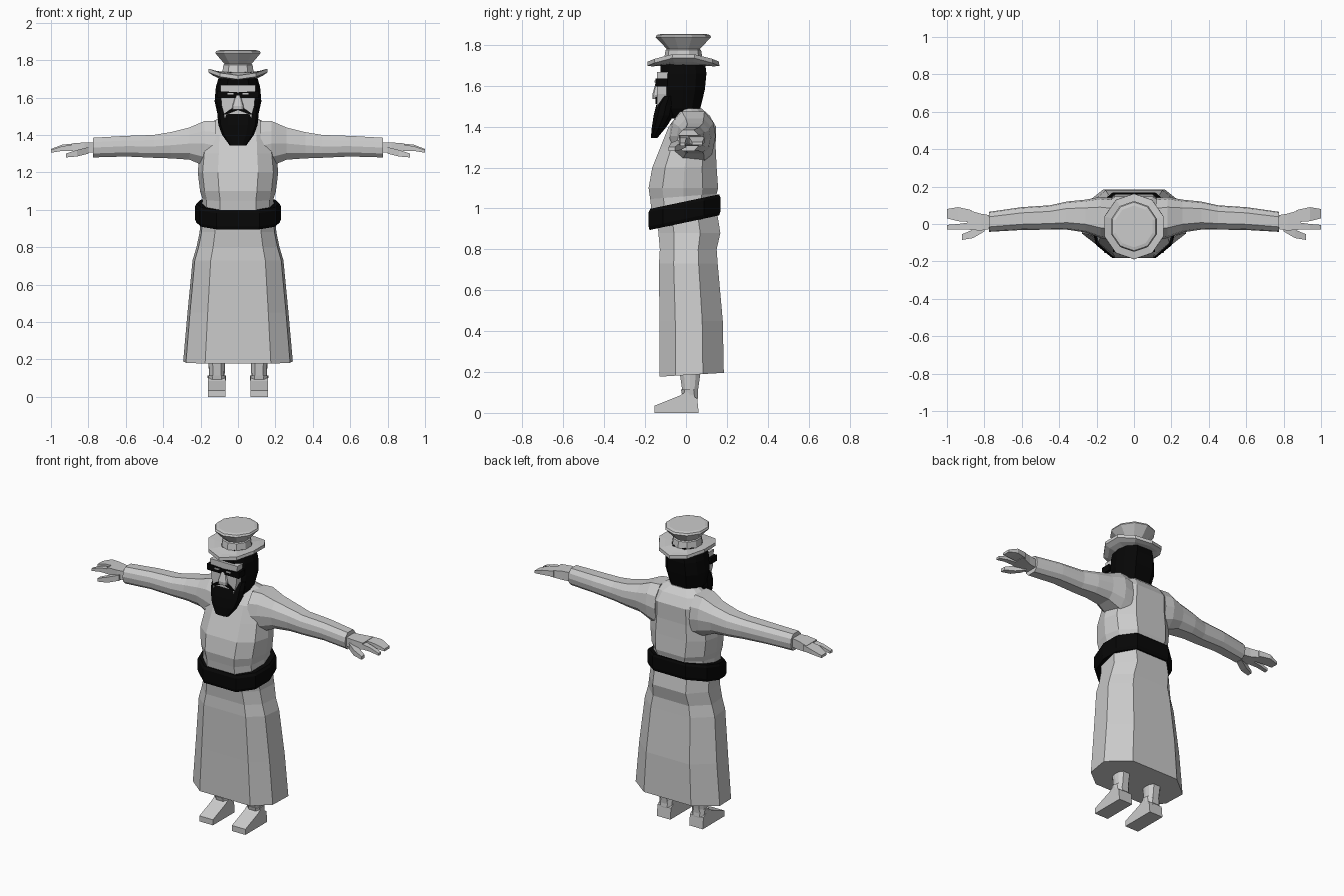
import bpy, bmesh, math


def material(name, rgb):
    m = bpy.data.materials.new(name)
    m.diffuse_color = (*rgb, 1)
    return m


GREY = material("cloth_grey", (0.6, 0.6, 0.6))
BLACK = material("black", (0.002, 0.002, 0.002))

# right half of a rounded cross-section, front to back
HALF = [(0.5, -1), (0.88, -0.6), (1, 0), (0.9, 0.55), (0.5, 1)]
OUTLINE = HALF + [(-a, b) for a, b in reversed(HALF)]
# hem of the skirt: flat front, broad sides, narrow back
HEM_HALF = [(0.6, -1), (0.95, -0.5), (1, 0.35), (0.56, 1)]
HEM = HEM_HALF + [(-a, b) for a, b in reversed(HEM_HALF)]


def loft(name, rings, mat):
    """Skin a stack of equal-length rings and cap both ends."""
    bm = bmesh.new()
    rows = [[bm.verts.new(p) for p in r] for r in rings]
    n = len(rows[0])
    for a, b in zip(rows, rows[1:]):
        for i in range(n):
            j = (i + 1) % n
            bm.faces.new((a[i], a[j], b[j], b[i]))
    bm.faces.new(rows[0])
    bm.faces.new(rows[-1])
    bmesh.ops.recalc_face_normals(bm, faces=bm.faces)
    me = bpy.data.meshes.new(name)
    bm.to_mesh(me)
    bm.free()
    me.materials.append(mat)
    ob = bpy.data.objects.new(name, me)
    bpy.context.collection.objects.link(ob)
    return ob


def level(z, hw, yf, yb, tilt=0.0, outline=OUTLINE):
    """Horizontal ring from half width, front y and back y."""
    c, h = (yf + yb) / 2, (yb - yf) / 2
    return [(hw * a, c + h * b, z + tilt * (c + h * b)) for a, b in outline]


def section(x, yf, yb, zb, zt):
    """Ring across an arm at distance x."""
    cy, hy, cz, hz = (yf + yb) / 2, (yb - yf) / 2, (zb + zt) / 2, (zt - zb) / 2
    return [(x, cy + hy * a, cz + hz * b) for a, b in OUTLINE]


def box_section(x, yf, yb, zb, zt):
    return [(x, yf, zb), (x, yb, zb), (x, yb, zt), (x, yf, zt)]


def prism(name, pts, y0, y1, mat):
    """Front-facing outline in x and z, given depth along y."""
    return loft(name, [[(x, y, z) for x, z in pts] for y in (y0, y1)], mat)


# long skirt
loft("skirt", [level(0.185, 0.293, -0.13, 0.185, 0.06, HEM),
               level(0.45, 0.27, -0.13, 0.18, 0, HEM),
               level(0.73, 0.243, -0.132, 0.155, 0, HEM),
               level(0.80, 0.222, -0.128, 0.15, 0, HEM),
               level(0.88, 0.205, -0.135, 0.168, 0, HEM),
               level(0.97, 0.20, -0.14, 0.15, 0.15, HEM)], GREY)

# belt, lower at the front
loft("belt", [level(0.932, 0.222, -0.178, 0.162, 0.21),
              level(0.95, 0.23, -0.183, 0.168, 0.21),
              level(1.02, 0.23, -0.183, 0.168, 0.21),
              level(1.035, 0.222, -0.175, 0.162, 0.21)], BLACK)

# blouse with a fold above the belt and sloping shoulders
loft("torso", [level(0.98, 0.195, -0.165, 0.145, 0.15),
               level(1.06, 0.19, -0.175, 0.150, 0.08),
               level(1.10, 0.203, -0.183, 0.157),
               level(1.20, 0.215, -0.165, 0.150),
               level(1.30, 0.205, -0.125, 0.145),
               level(1.40, 0.198, -0.085, 0.147),
               level(1.455, 0.17, -0.04, 0.115),
               level(1.49, 0.10, -0.03, 0.075)], GREY)

for side, s in (("right", 1), ("left", -1)):
    # sleeve
    arm = [(0.12, -0.085, 0.14, 1.21, 1.475), (0.18, -0.075, 0.145, 1.235, 1.474),
           (0.26, -0.045, 0.13, 1.268, 1.44), (0.36, -0.03, 0.12, 1.275, 1.415),
           (0.45, -0.03, 0.10, 1.278, 1.40), (0.60, -0.032, 0.09, 1.285, 1.395),
           (0.775, -0.042, 0.065, 1.28, 1.385)]
    loft(side + "_sleeve", [section(s * r[0], *r[1:]) for r in arm], GREY)
    # palm, fingers, forefinger and thumb
    parts = {
        "palm": [(0.76, -0.025, 0.045, 1.305, 1.36), (0.82, -0.035, 0.055, 1.305, 1.36),
                 (0.89, -0.03, 0.075, 1.315, 1.355)],
        "fingers": [(0.87, 0.01, 0.075, 1.318, 1.355), (0.94, 0.015, 0.09, 1.32, 1.348),
                    (1.0, 0.03, 0.08, 1.31, 1.325)],
        "forefinger": [(0.87, -0.03, 0.01, 1.315, 1.35), (0.94, -0.03, 0.0, 1.315, 1.34),
                       (1.0, -0.03, -0.005, 1.305, 1.32)],
        "thumb": [(0.80, -0.04, 0.0, 1.30, 1.335), (0.86, -0.075, -0.03, 1.285, 1.32),
                  (0.92, -0.085, -0.055, 1.28, 1.30)]}
    for part, rows in parts.items():
        loft(f"{side}_{part}", [box_section(s * r[0], *r[1:]) for r in rows], GREY)
    # trouser leg
    shift = s * 0.113
    for part, rows in (("leg", [(0.05, 0.04, -0.01, 0.055), (0.12, 0.042, -0.02, 0.06),
                                (0.19, 0.045, -0.03, 0.07), (0.35, 0.05, -0.035, 0.075)]),
                       ("ankle_cuff", [(0.07, 0.046, -0.015, 0.06),
                                       (0.115, 0.05, -0.025, 0.055)])):
        loft(f"{side}_{part}", [[(x + shift, y, z) for x, y, z in level(*r)]
                                for r in rows], GREY)
    # wedge shoe
    shoe = [(-0.155, 0), (0.062, 0), (0.055, 0.07), (0.0, 0.105), (-0.03, 0.085),
            (-0.13, 0.045), (-0.155, 0.035)]
    loft(side + "_shoe", [[(shift + d, y, z) for y, z in shoe]
                          for d in (-0.047, 0.047)], GREY)

# hair and head mass
loft("hair", [level(1.44, 0.075, -0.07, 0.05), level(1.49, 0.105, -0.115, 0.07),
              level(1.58, 0.125, -0.12, 0.092), level(1.66, 0.118, -0.125, 0.10),
              level(1.70, 0.105, -0.125, 0.095), level(1.74, 0.08, -0.09, 0.07)], BLACK)
# pointed beard
loft("beard", [level(1.345, 0.045, -0.172, -0.14), level(1.40, 0.085, -0.167, -0.095),
               level(1.455, 0.105, -0.158, -0.06), level(1.505, 0.11, -0.146, -0.05),
               level(1.55, 0.11, -0.115, -0.05)], BLACK)
# face, nose, brow band, eyes and moustache
prism("face", [(-0.07, 1.49), (0.07, 1.49), (0.088, 1.56), (0.095, 1.668),
               (-0.095, 1.668), (-0.088, 1.56)], -0.142, -0.08, GREY)
loft("nose", [level(1.535, 0.032, -0.163, -0.13), level(1.555, 0.03, -0.165, -0.13),
              level(1.61, 0.014, -0.15, -0.13)], GREY)
prism("brow_band", [(-0.11, 1.597), (0.11, 1.597), (0.112, 1.635), (0, 1.628),
                    (-0.112, 1.635)], -0.15, -0.09, BLACK)
prism("moustache", [(-0.08, 1.51), (-0.06, 1.51), (0, 1.533), (0.06, 1.51), (0.08, 1.51),
                    (0.03, 1.545), (-0.03, 1.545)], -0.15, -0.141, BLACK)
for s in (-1, 1):
    prism("eye", [(s * 0.025, 1.617), (s * 0.055, 1.617), (s * 0.055, 1.625),
                  (s * 0.025, 1.625)], -0.154, -0.148, GREY)


# hat: curled brim, band and flared crown
def hat_ring(z, r, curl=0.0):
    out = []
    for i in range(10):
        a = math.tau * (i + 0.5) / 10
        out.append((r * math.cos(a), -0.013 + 1.06 * r * math.sin(a),
                    z + curl * math.cos(2 * a)))
    return out


loft("hat", [hat_ring(1.70, 0.10), hat_ring(1.707, 0.14, 0.012),
             hat_ring(1.718, 0.166, 0.021), hat_ring(1.738, 0.165, 0.02),
             hat_ring(1.735, 0.13, 0.01), hat_ring(1.735, 0.088),
             hat_ring(1.775, 0.082), hat_ring(1.78, 0.076), hat_ring(1.838, 0.128),
             hat_ring(1.849, 0.122), hat_ring(1.853, 0.105)], GREY)
